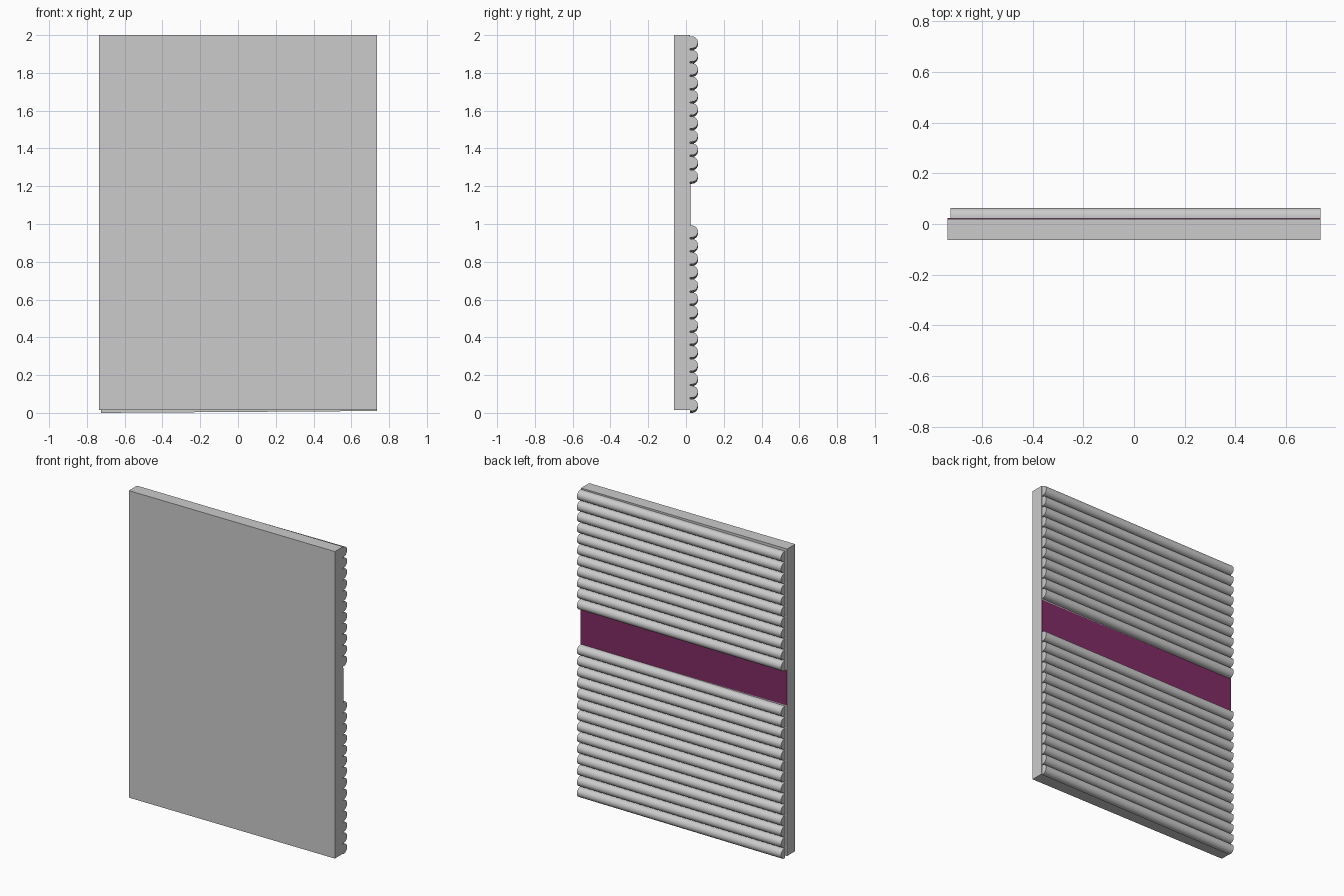
import bpy, bmesh, math

if "Cube" in bpy.data.objects:
    bpy.data.objects.remove(bpy.data.objects["Cube"])


def box(name, x, y, z, color=None):
    bpy.ops.mesh.primitive_cube_add(
        size=1, location=(sum(x) / 2, sum(y) / 2, sum(z) / 2))
    ob = bpy.context.object
    ob.name = name
    ob.scale = (x[1] - x[0], y[1] - y[0], z[1] - z[0])
    bpy.ops.object.transform_apply(location=False, rotation=False, scale=True)
    if color:
        mat = bpy.data.materials.new(name + "_paint")
        mat.diffuse_color = color
        mat.use_nodes = True
        mat.node_tree.nodes["Principled BSDF"].inputs["Base Color"].default_value = mat.diffuse_color
        ob.data.materials.append(mat)
    return ob


# Backing panel and coloured band
box("wall_panel", (-0.737, 0.737), (-0.063, 0.020), (0.015, 2.0))
box("colour_band", (-0.737, 0.737), (0.020, 0.023), (0.99, 1.215), (0.22, 0.025, 0.13, 1))

# Half-round slats, sagging slightly towards the left end
R, PITCH, SAG = 0.0315, 0.0707, 0.005
X0, X1, Y_BACK, Y_MID = -0.724, 0.736, 0.022, 0.0315
SEGS = 14


def slat(name, z):
    profile = [(Y_BACK, -R)]
    for i in range(SEGS + 1):
        a = -math.pi / 2 + math.pi * i / SEGS
        profile.append((Y_MID + R * math.cos(a), R * math.sin(a)))
    profile.append((Y_BACK, R))
    bm = bmesh.new()
    left = [bm.verts.new((X0, y, z - SAG + h)) for y, h in profile]
    right = [bm.verts.new((X1, y, z + SAG + h)) for y, h in profile]
    n = len(profile)
    for i in range(n):
        j = (i + 1) % n
        bm.faces.new((left[i], left[j], right[j], right[i]))
    bm.faces.new(left)
    bm.faces.new(right)
    bmesh.ops.recalc_face_normals(bm, faces=bm.faces)
    me = bpy.data.meshes.new(name)
    bm.to_mesh(me)
    bm.free()
    ob = bpy.data.objects.new(name, me)
    bpy.context.collection.objects.link(ob)
    bpy.ops.object.select_all(action='DESELECT')
    ob.select_set(True)
    bpy.context.view_layer.objects.active = ob
    bpy.ops.object.shade_smooth_by_angle(angle=math.radians(35))


# Lower and upper groups leave the coloured band exposed
for i in range(14):
    slat(f"lower_slat_{i + 1}", R + SAG + i * PITCH)
for i in range(11):
    slat(f"upper_slat_{i + 1}", 1.993 - R - SAG - i * PITCH)
